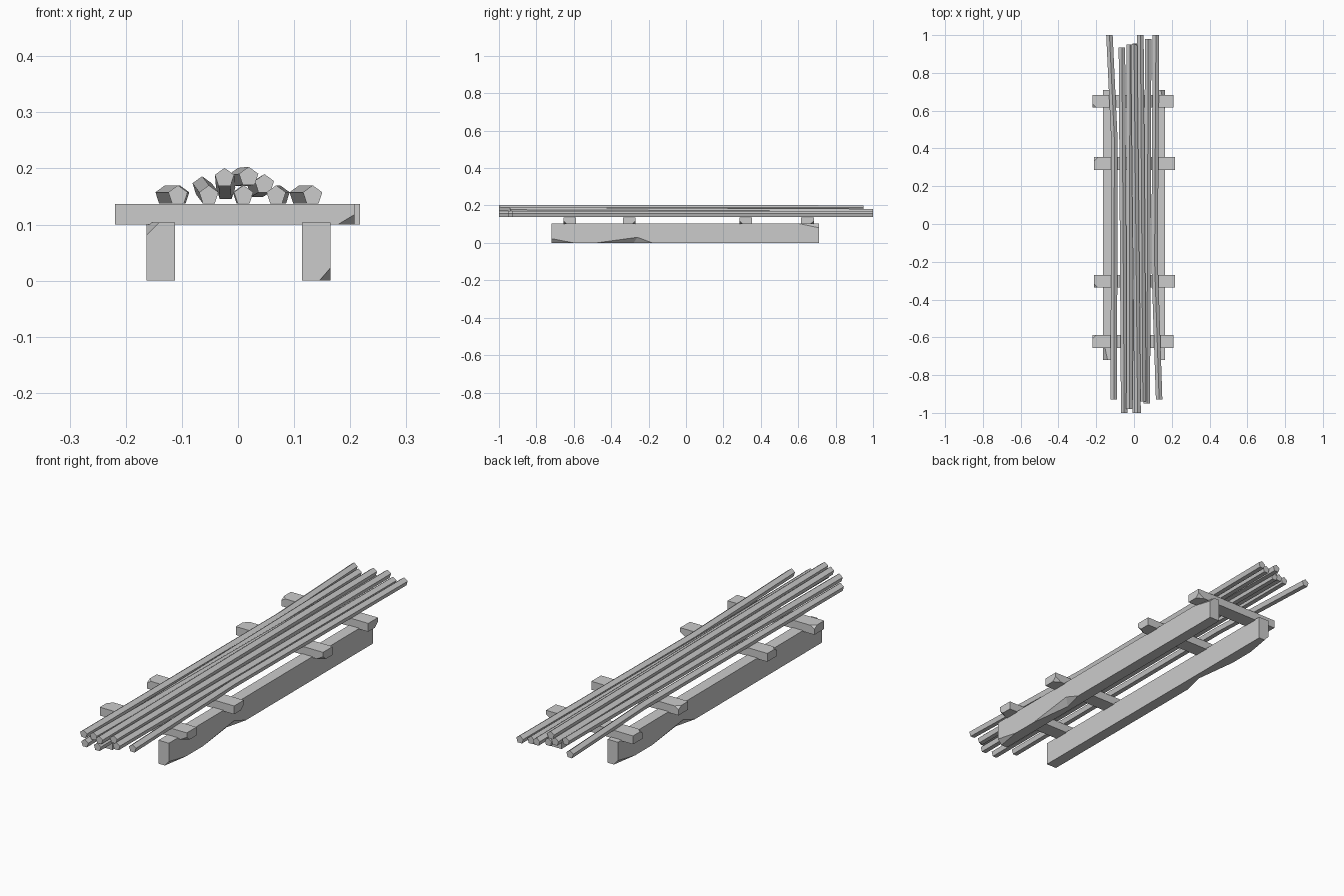
import bpy, bmesh, math
from mathutils import Vector

if "Cube" in bpy.data.objects:
    bpy.data.objects.remove(bpy.data.objects["Cube"])


def finish(bm, name):
    bmesh.ops.recalc_face_normals(bm, faces=bm.faces)
    me = bpy.data.meshes.new(name)
    bm.to_mesh(me)
    bm.free()
    ob = bpy.data.objects.new(name, me)
    bpy.context.collection.objects.link(ob)
    return ob


def box(lo, hi):
    bm = bmesh.new()
    bmesh.ops.create_cube(bm, size=1)
    for v in bm.verts:
        v.co = [(a + b) / 2 + c * (b - a) for a, b, c in zip(lo, hi, v.co)]
    return bm


def chip(bm, lo, hi, corner, size):
    """Slice one corner off; corner holds -1/1 per axis, size the cut along each axis."""
    p = Vector([b if s > 0 else a for a, b, s in zip(lo, hi, corner)])
    n = Vector([s / d for s, d in zip(corner, size)])
    point = p - Vector((corner[0] * size[0], 0, 0))
    cut = bmesh.ops.bisect_plane(bm, geom=bm.verts[:] + bm.edges[:] + bm.faces[:],
                                 plane_co=point, plane_no=n, clear_outer=True)
    edges = [e for e in cut['geom_cut'] if isinstance(e, bmesh.types.BMEdge)]
    bmesh.ops.contextual_create(bm, geom=edges)


# Side beams: the left one is the right one turned half round
lo, hi = (0.114, -0.72, 0), (0.165, 0.71, 0.104)

# Wedge that nicks the lower outer edge of a beam
nick = bmesh.new()
for p in ((0.165, -0.48, 0), (0.165, -0.18, 0), (0.165, -0.26, 0.03),
          (0.14, -0.28, 0), (0.19, -0.27, -0.03)):
    nick.verts.new(p)
bmesh.ops.convex_hull(nick, input=nick.verts)
nick = finish(nick, "nick_cutter")
nick.hide_render = True
nick.hide_viewport = True

bm = box(lo, hi)
chip(bm, lo, hi, (1, -1, -1), (0.02, 0.12, 0.023))
chip(bm, lo, hi, (1, 1, 1), (0.023, 0.11, 0.023))
right_beam = finish(bm, "right_beam")
mod = right_beam.modifiers.new("nick", 'BOOLEAN')
mod.operation = 'DIFFERENCE'
mod.solver = 'EXACT'
mod.object = nick
bpy.context.view_layer.update()
dg = bpy.context.evaluated_depsgraph_get()
mesh = bpy.data.meshes.new_from_object(right_beam.evaluated_get(dg))
right_beam.modifiers.clear()
right_beam.data = mesh
left_beam = bpy.data.objects.new("left_beam", mesh)
left_beam.rotation_euler.z = math.pi
left_beam.location = (0.002, -0.01, 0)
bpy.context.collection.objects.link(left_beam)

# Cross planks with chipped ends
for i, (x0, x1, y, s) in enumerate(((-0.219, 0.208, -0.622, 1), (-0.211, 0.217, -0.303, -1),
                                    (-0.211, 0.217, 0.32, 1), (-0.219, 0.208, 0.65, -1))):
    lo, hi = (x0, y - 0.034, 0.1), (x1, y + 0.034, 0.137)
    bm = box(lo, hi)
    chip(bm, lo, hi, (1, -s, -1), (0.03, 0.02, 0.018))
    chip(bm, lo, hi, (-1, s, 1), (0.02, 0.02, 0.012))
    finish(bm, f"cross_plank_{i + 1}")


# Five-sided rods swept through a few points
def rod(name, pts, r=0.018):
    bm = bmesh.new()
    rings = [[bm.verts.new((x + r * math.sin(k * math.tau / 5), y,
                            z + r * math.cos(k * math.tau / 5))) for k in range(5)]
             for x, y, z in pts]
    for a, b in zip(rings, rings[1:]):
        for k in range(5):
            j = (k + 1) % 5
            bm.faces.new((a[k], a[j], b[j], b[k]))
    bm.faces.new(rings[0])
    bm.faces.new(rings[-1])
    finish(bm, name)


rods = [
    ((-0.107, -0.93, 0.152), (-0.104, 0.45, 0.152), (-0.13, 1, 0.152)),
    ((-0.052, -1, 0.152), (-0.064, 0.935, 0.168)),
    ((-0.024, -0.98, 0.183), (-0.022, 0.95, 0.16)),
    ((0.019, -1, 0.185), (0.0, 0.95, 0.183)),
    ((0.01, -1, 0.152), (0.008, 0.955, 0.152)),
    ((0.047, -0.94, 0.172), (0.034, 1, 0.164)),
    ((0.068, -0.95, 0.152), (0.075, 0.98, 0.152)),
    ((0.133, -0.93, 0.152), (0.109, -0.2, 0.152), (0.116, 1, 0.152)),
]
for i, pts in enumerate(rods):
    rod(f"rod_{i + 1}", pts)
